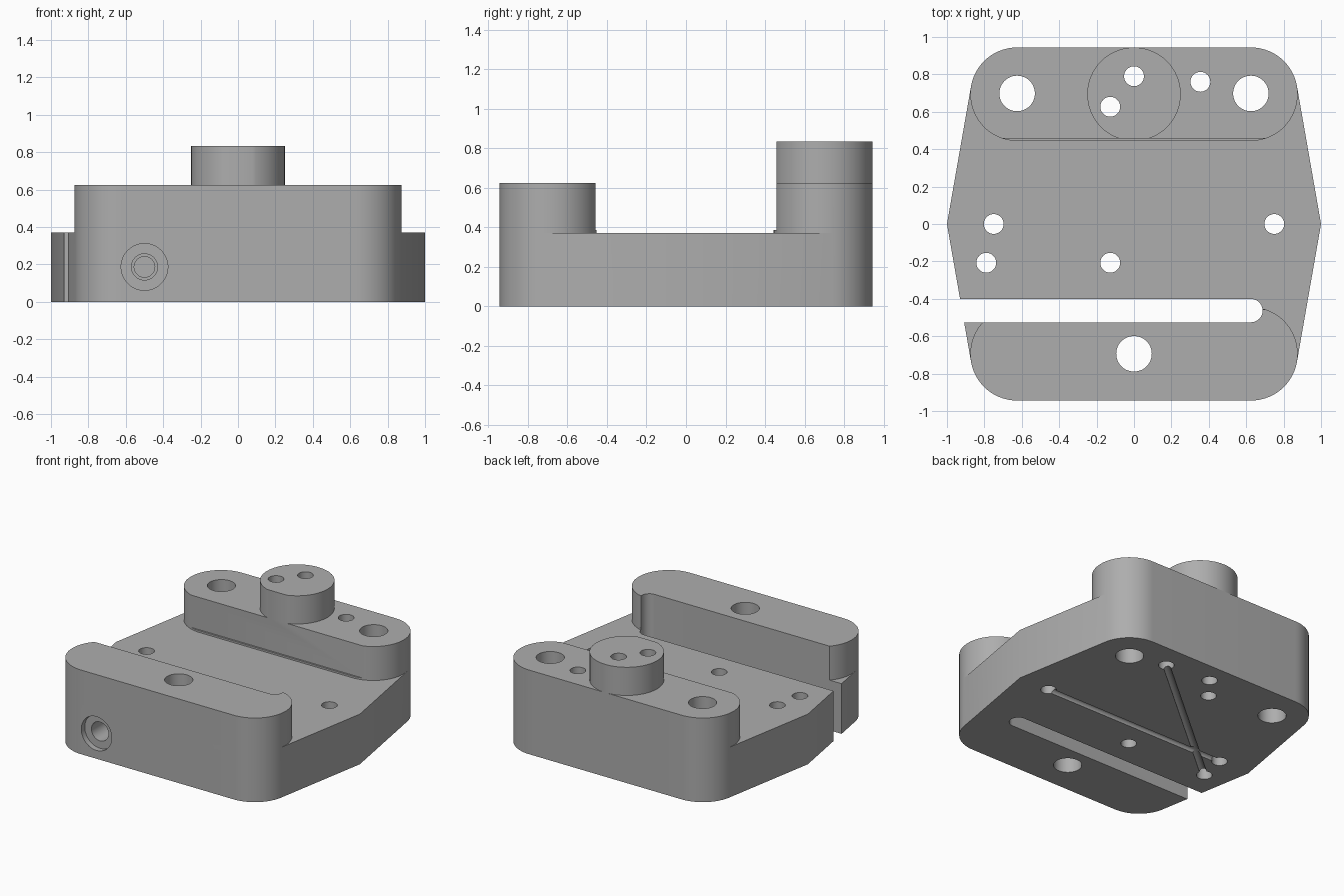
import bpy
import bmesh
from math import cos, sin, pi
from mathutils import Vector
from mathutils.geometry import convex_hull_2d

default = bpy.data.objects.get("Cube")
if default:
    bpy.data.objects.remove(default, do_unlink=True)

BASE_TOP, PAD_TOP, BOSS_TOP = 0.372, 0.624, 0.833
PAD_Y, PAD_R, PAD_X = 0.694, 0.25, 0.625

steel = bpy.data.materials.new("plain grey")
steel.use_nodes = True
grey = (0.42, 0.42, 0.42, 1)
steel.diffuse_color = grey
steel.node_tree.nodes["Principled BSDF"].inputs["Base Color"].default_value = grey


def add_object(name, bm):
    bmesh.ops.recalc_face_normals(bm, faces=bm.faces)
    mesh = bpy.data.meshes.new(name)
    bm.to_mesh(mesh)
    bm.free()
    mesh.materials.append(steel)
    obj = bpy.data.objects.new(name, mesh)
    bpy.context.collection.objects.link(obj)
    return obj


def prism(name, outline, z0, z1):
    bm = bmesh.new()
    face = bm.faces.new([bm.verts.new((x, y, z0)) for x, y in outline])
    top = bmesh.ops.extrude_face_region(bm, geom=[face])["geom"]
    verts = [v for v in top if isinstance(v, bmesh.types.BMVert)]
    bmesh.ops.translate(bm, verts=verts, vec=(0, 0, z1 - z0))
    return add_object(name, bm)


def rod(name, start, end, radius, sides=48):
    start, end = Vector(start), Vector(end)
    axis = end - start
    bm = bmesh.new()
    bmesh.ops.create_cone(bm, cap_ends=True, segments=sides, radius1=radius,
                          radius2=radius, depth=axis.length)
    turn = Vector((0, 0, 1)).rotation_difference(axis).to_matrix()
    bmesh.ops.rotate(bm, verts=bm.verts, matrix=turn)
    bmesh.ops.translate(bm, verts=bm.verts, vec=(start + end) / 2)
    return add_object(name, bm)


def stadium(x0, x1, y, r, steps=32):
    ends = ((x1, -pi / 2), (x0, pi / 2))
    return [(cx + r * cos(a + pi * i / steps), y + r * sin(a + pi * i / steps))
            for cx, a in ends for i in range(steps + 1)]


def combine(body, other, operation):
    other.hide_render = True
    mod = body.modifiers.new(other.name, "BOOLEAN")
    mod.operation, mod.solver, mod.object = operation, "EXACT", other
    bpy.context.view_layer.objects.active = body
    bpy.ops.object.modifier_apply(modifier=mod.name)
    bpy.data.objects.remove(other, do_unlink=True)


# base plate: both rounded ends joined by tapered sides
rear_shape = stadium(-PAD_X, PAD_X, PAD_Y, PAD_R)
front_shape = stadium(-PAD_X, PAD_X, -PAD_Y, PAD_R)
points = [Vector(p) for p in rear_shape + front_shape + [(1, 0), (-1, 0)]]
body = prism("fixture_block", [points[i] for i in convex_hull_2d(points)], 0, BASE_TOP)

# raised pads and round boss
combine(body, prism("rear_pad", rear_shape, BASE_TOP, PAD_TOP), "UNION")
combine(body, prism("front_pad", front_shape, BASE_TOP, PAD_TOP), "UNION")
combine(body, rod("boss", (0, PAD_Y, PAD_TOP), (0, PAD_Y, BOSS_TOP), PAD_R, 64), "UNION")

# channel between the pads, leaving a thin ledge at their feet
channel = [(-1.2, -0.457), (1.2, -0.457), (1.2, 0.457), (-1.2, 0.457)]
combine(body, prism("channel", channel, BASE_TOP + 0.013, 1), "DIFFERENCE")

# clamping slot open on the right side
combine(body, prism("slot", stadium(-1.3, 0.625, -0.463, 0.0625), -0.1, 1), "DIFFERENCE")

# vertical through holes
small = [(-0.75, 0), (0.75, 0), (-0.79, -0.207), (-0.127, -0.207),
         (0.355, 0.76), (0, 0.79), (-0.127, 0.627)]
large = [(-PAD_X, PAD_Y + 0.004), (PAD_X, PAD_Y + 0.004), (0, -PAD_Y)]
for spots, radius in ((small, 0.053), (large, 0.095)):
    for x, y in spots:
        combine(body, rod("hole", (x, y, -0.1), (x, y, 1), radius), "DIFFERENCE")

# round-bottomed grooves under the base
for a, b in (((-0.75, 0), (0.75, 0)), ((-0.79, -0.207), (0.355, 0.76))):
    combine(body, rod("groove", (*a, 0), (*b, 0), 0.024, 24), "DIFFERENCE")

# clamp screw hole: counterbore, clearance and blind threaded part
for depth, radius in ((-0.903, 0.125), (-0.463, 0.07), (-0.1, 0.055)):
    combine(body, rod("screw_hole", (-0.5, -1.1, 0.187), (-0.5, depth, 0.187), radius),
            "DIFFERENCE")

# one colour, smooth round walls with crisp edges
body.data.materials.clear()
body.data.materials.append(steel)
for poly in body.data.polygons:
    poly.material_index = 0
bpy.ops.object.select_all(action="DESELECT")
body.select_set(True)
bpy.context.view_layer.objects.active = body
bpy.ops.object.shade_smooth_by_angle(angle=pi / 9)
